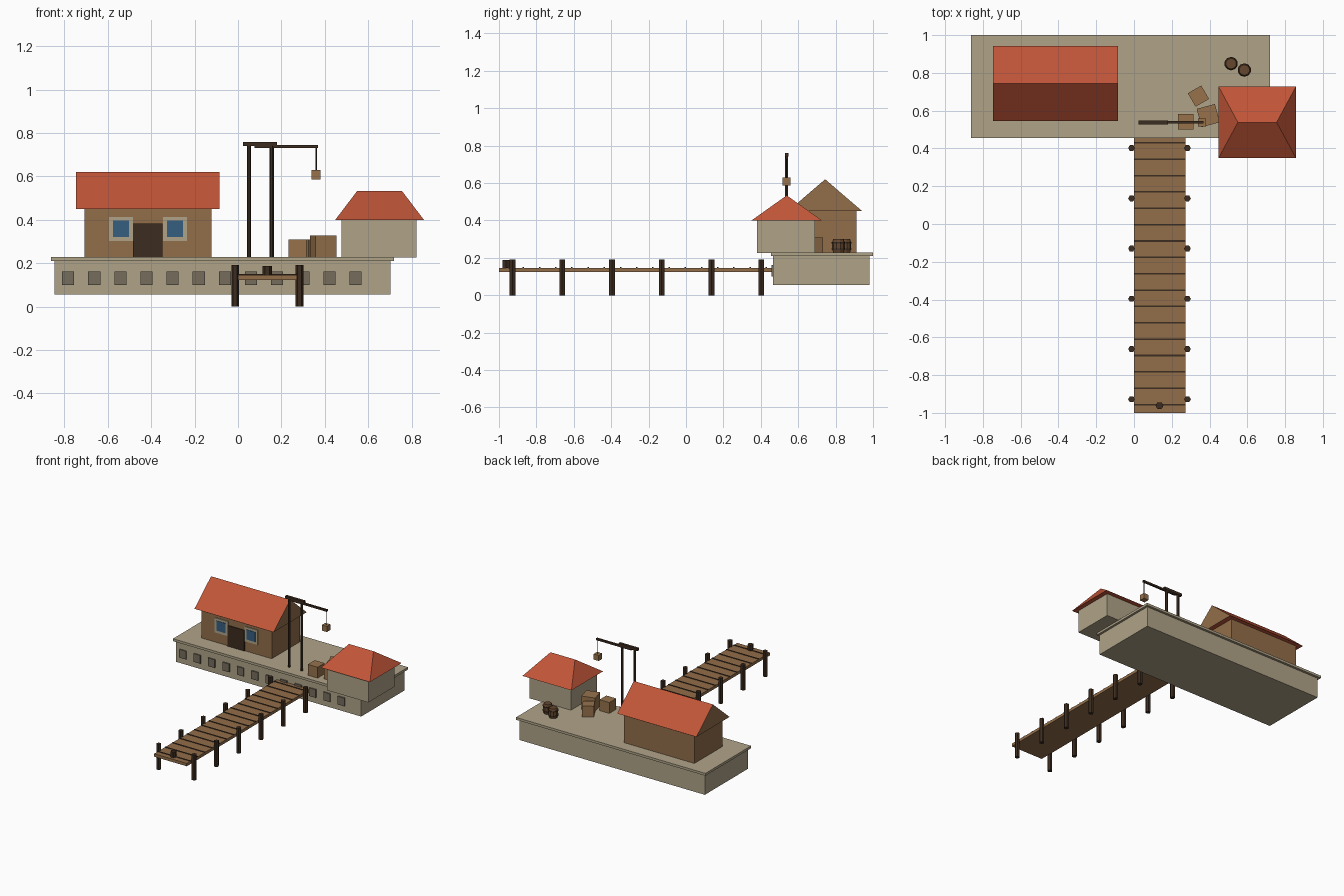
import bpy, bmesh
from math import radians, pi
from mathutils import Matrix

cube = bpy.data.objects.get("Cube")
if cube:
    bpy.data.objects.remove(cube, do_unlink=True)


def material(name, r, g, b):
    m = bpy.data.materials.new(name)
    m.use_nodes = True
    m.diffuse_color = (r, g, b, 1)
    m.node_tree.nodes["Principled BSDF"].inputs["Base Color"].default_value = (r, g, b, 1)
    return m


STONE = material("pale_stone", .434, .371, .25)
SLOT = material("shaded_stone", .18, .15, .107)
WOOD = material("brown_wood", .29, .155, .067)
CRATE = material("crate_wood", .31, .17, .073)
BARREL = material("barrel_wood", .13, .063, .028)
DARK = material("dark_timber", .046, .025, .014)
ROOF = material("red_roof", .53, .092, .04)
GLASS = material("blue_glass", .037, .114, .216)


def finish(name, bm, *mats):
    bmesh.ops.recalc_face_normals(bm, faces=bm.faces)
    mesh = bpy.data.meshes.new(name)
    bm.to_mesh(mesh)
    bm.free()
    for m in mats:
        mesh.materials.append(m)
    ob = bpy.data.objects.new(name, mesh)
    bpy.context.collection.objects.link(ob)
    return ob


def box(name, x, y, z, mat, turn=0):
    """Box from (min, max) ranges, turned about its own vertical axis."""
    bm = bmesh.new()
    bmesh.ops.create_cube(bm, size=1)
    bm.transform(Matrix.Diagonal((x[1] - x[0], y[1] - y[0], z[1] - z[0], 1)))
    ob = finish(name, bm, mat)
    ob.location = (sum(x) / 2, sum(y) / 2, sum(z) / 2)
    ob.rotation_euler.z = radians(turn)
    return ob


def post(name, x, y, z0, z1, r, mat, sides=6):
    bm = bmesh.new()
    bmesh.ops.create_cone(bm, cap_ends=True, segments=sides, radius1=r, radius2=r, depth=z1 - z0)
    # put a corner on the x axis
    first = min(bm.verts, key=lambda v: abs(v.co.y) - v.co.x)
    if abs(first.co.y) > r / 10:
        bm.transform(Matrix.Rotation(pi / sides, 4, 'Z'))
    ob = finish(name, bm, mat)
    ob.location = (x, y, (z0 + z1) / 2)
    return ob


def roof(name, x, y, z, hip, *mats):
    """Ridged roof; hip pulls the ridge ends inward."""
    bm = bmesh.new()
    mid = sum(y) / 2
    a, b, c, d = [bm.verts.new((px, py, z[0])) for px, py in
                  ((x[0], y[0]), (x[1], y[0]), (x[1], y[1]), (x[0], y[1]))]
    e = bm.verts.new((x[0] + hip, mid, z[1]))
    f = bm.verts.new((x[1] - hip, mid, z[1]))
    for face in ((a, d, c, b), (a, b, f, e), (c, d, e, f)):
        bm.faces.new(face)
    for face in ((b, c, f), (d, a, e)):
        bm.faces.new(face).material_index = len(mats) - 1
    return finish(name, bm, *mats)


# Quay
TOP = .228
box("quay_base", (-.845, .703), (.465, .982), (.055, .21), STONE)
box("quay_cap", (-.862, .72), (.455, 1), (.21, TOP), STONE)
for i in range(12):
    x = -.783 + i * .1204
    box("quay_slot", (x - .028, x + .028), (.456, .466), (.099, .161), SLOT)

# House
box("house_walls", (-.708, -.122), (.577, .911), (TOP, .452), WOOD)
roof("house_roof", (-.746, -.085), (.546, .942), (.45, .62), 0, ROOF, WOOD)
box("house_door", (-.485, -.347), (.570, .579), (TOP, .384), DARK)
for x in (-.54, -.291):
    box("window_frame", (x - .055, x + .055), (.571, .579), (.303, .414), STONE)
    box("window_pane", (x - .037, x + .037), (.568, .575), (.322, .396), GLASS)

# Hut
box("hut_walls", (.478, .823), (.379, .69), (.226, .402), STONE)
roof("hut_roof", (.448, .857), (.35, .727), (.4, .534), .102, ROOF)

# Pier
box("pier_deck", (0, .272), (-1, .466), (.124, .146), WOOD)
for i in range(17):
    y = -.956 + i * .0866
    box("plank_gap", (0, .272), (y - .004, y + .004), (.14, .15), DARK)
for x in (-.013, .283):
    for i in range(6):
        post("pier_post", x, -.928 + i * .266, 0, .191, .018, DARK)
post("bollard", .135, -.962, .14, .188, .021, DARK)

# Crane
for x in (.051, .155):
    post("crane_mast", x, .538, TOP, .745, .01, DARK)
box("crane_crossbeam", (.023, .18), (.528, .548), (.741, .76), DARK)
box("crane_jib", (.076, .369), (.531, .545), (.731, .745), DARK)
post("crane_rope", .36, .538, .625, .735, .003, DARK)
box("hanging_crate", (.338, .38), (.517, .559), (.587, .629), CRATE)

# Cargo crates
for x, y, size, turn in ((.274, .541, .082, 0), (.341, .677, .082, 30), (.393, .574, .1, 15)):
    h = size / 2
    box("crate", (x - h, x + h), (y - h, y + h), (TOP, TOP + size), CRATE, turn)


# Barrels: bulged staves with two hoops
def lathe(name, x, y, profile, mat, sides=10):
    bm = bmesh.new()
    rings = []
    for r, z in profile:
        ring = bmesh.ops.create_circle(bm, segments=sides, radius=r)["verts"]
        for v in ring:
            v.co.z = z
        rings.append(ring)
    for low, high in zip(rings, rings[1:]):
        for i in range(sides):
            j = (i + 1) % sides
            bm.faces.new((low[i], low[j], high[j], high[i]))
    bm.faces.new(rings[0])
    bm.faces.new(rings[-1])
    ob = finish(name, bm, mat)
    ob.location = (x, y, TOP)
    return ob


for x, y in ((.514, .849), (.584, .815)):
    lathe("barrel", x, y, ((.028, 0), (.034, .02), (.034, .053), (.028, .073)), BARREL)
    for z in (.016, .05):
        lathe("barrel_hoop", x, y, ((.036, z), (.036, z + .007)), DARK)
